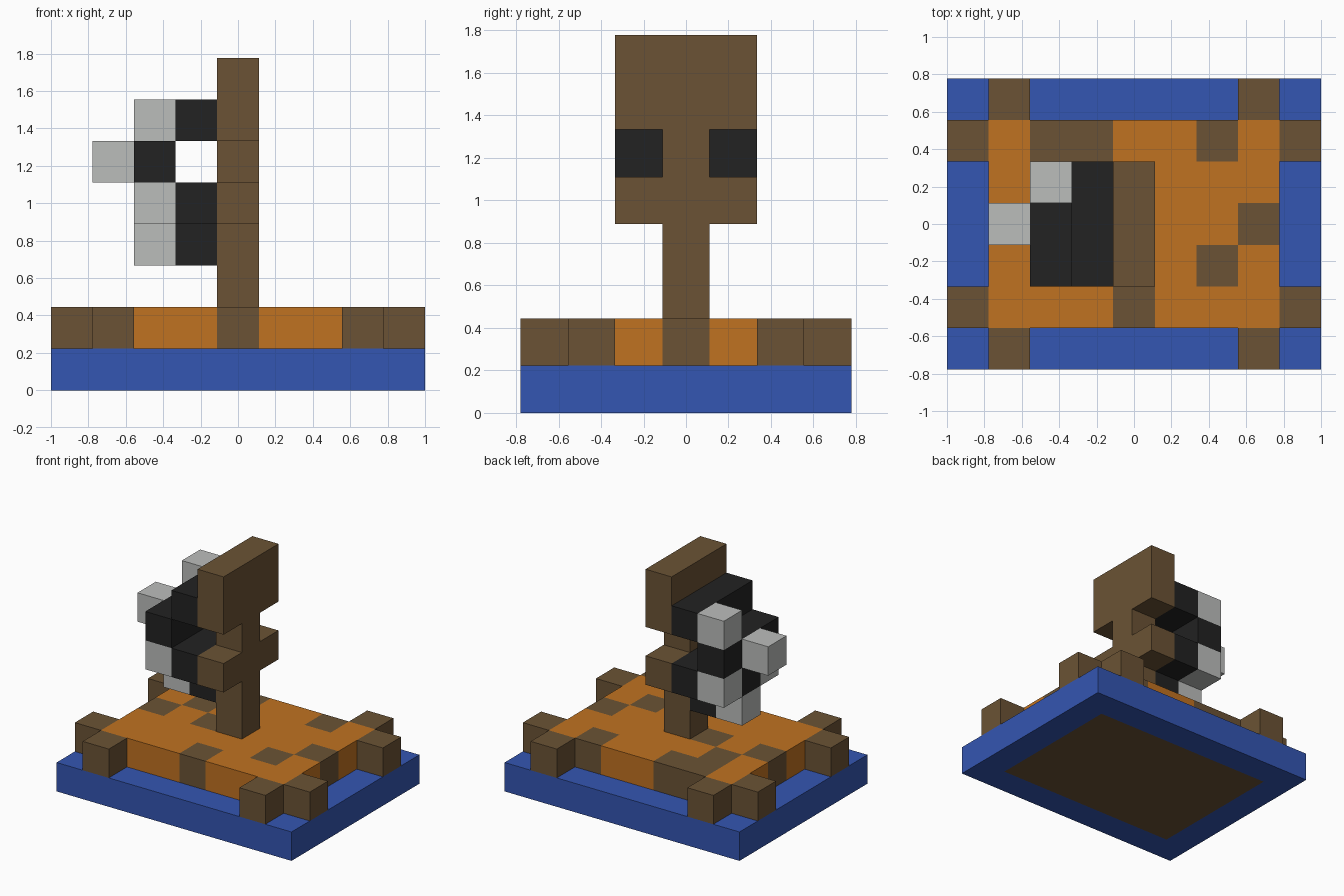
import bpy
import bmesh
from mathutils import Vector

U = 2 / 9  # edge of one block

cube = bpy.data.objects.get("Cube")
if cube:
    bpy.data.objects.remove(cube, do_unlink=True)


def material(name, color):
    m = bpy.data.materials.new(name)
    m.use_nodes = True
    m.diffuse_color = (*color, 1)
    m.node_tree.nodes["Principled BSDF"].inputs["Base Color"].default_value = (*color, 1)
    return m


MATS = {
    "blue": material("blue", (0.034, 0.092, 0.445)),
    "brown": material("brown", (0.147, 0.086, 0.035)),
    "orange": material("orange", (0.53, 0.168, 0.015)),
    "black": material("black", (0.016, 0.016, 0.016)),
    "grey": material("grey", (0.5, 0.51, 0.5)),
}
NAMES = list(MATS)


def block(x, y, z):
    """All cells in the inclusive ranges x, y, z (a single number is one cell)."""
    spans = [(v, v) if isinstance(v, int) else v for v in (x, y, z)]
    xs, ys, zs = [range(a, b + 1) for a, b in spans]
    return {(i, j, k) for i in xs for j in ys for k in zs}


def paint(cells, color):
    return {c: color for c in cells}


parts = {}

# Base: blue rim around a brown plate
plate = block((-3, 3), (-2, 2), 0)
parts["base_rim"] = paint(block((-4, 4), (-3, 3), 0) - plate, "blue")
parts["base_plate"] = paint(plate, "brown")

# Patched floor
floor = paint(block((-3, 3), (-2, 2), 1), "orange")
patches = [(-2, 2), (-1, 2), (2, 2), (-2, 1), (-3, 0), (-1, 0),
           (0, 0), (3, 0), (2, -1), (0, -2)]
floor.update({(x, y, 1): "brown" for x, y in patches})
parts["floor"] = floor

# Pairs of posts round each corner
parts["corner_posts"] = paint(
    {(sx * x, sy * y, 1) for x, y in ((4, 2), (3, 3)) for sx in (-1, 1) for sy in (-1, 1)},
    "brown")

# Upright with a cross arm and a broad head
parts["upright"] = paint(block(0, 0, (2, 5)), "brown")
parts["cross_arm"] = paint(block(0, -1, 4) | block(0, 1, 4), "brown")
parts["upright_head"] = paint(block(0, (-1, 1), (6, 7)), "brown")

# Dark cluster on the side of the upright
parts["dark_cluster"] = paint(
    block(-1, (-1, 1), 6) | block(-2, (-1, 1), 5) | block(-1, (-1, 1), 4)
    | block(-2, 0, 4) | block(-1, 0, 3), "black")

# Pale tips on the cluster
parts["pale_tips"] = paint(
    {(-2, 1, 6), (-3, 0, 5), (-2, -1, 4), (-2, 1, 4), (-2, 0, 3)}, "grey")

filled = set().union(*parts.values())


def build(name, cells):
    """Make a mesh of the outer block faces of one part."""
    bm = bmesh.new()
    for cell, color in cells.items():
        centre = Vector((cell[0], cell[1], cell[2] + 0.5))
        for axis in range(3):
            for sign in (-1, 1):
                n = Vector((0, 0, 0))
                n[axis] = sign
                if tuple(int(c + d) for c, d in zip(cell, n)) in filled:
                    continue
                u = Vector((0, 0, 0))
                u[(axis + 1) % 3] = 1
                v = n.cross(u)
                corners = [centre + (n + a * u + b * v) / 2
                           for a, b in ((-1, -1), (1, -1), (1, 1), (-1, 1))]
                face = bm.faces.new([bm.verts.new(p * U) for p in corners])
                face.material_index = NAMES.index(color)
    bmesh.ops.remove_doubles(bm, verts=bm.verts[:], dist=0.001)
    used = sorted({f.material_index for f in bm.faces})
    for f in bm.faces:
        f.material_index = used.index(f.material_index)
    mesh = bpy.data.meshes.new(name)
    bm.to_mesh(mesh)
    bm.free()
    for i in used:
        mesh.materials.append(MATS[NAMES[i]])
    obj = bpy.data.objects.new(name, mesh)
    bpy.context.collection.objects.link(obj)


for part_name, part_cells in parts.items():
    build(part_name, part_cells)
